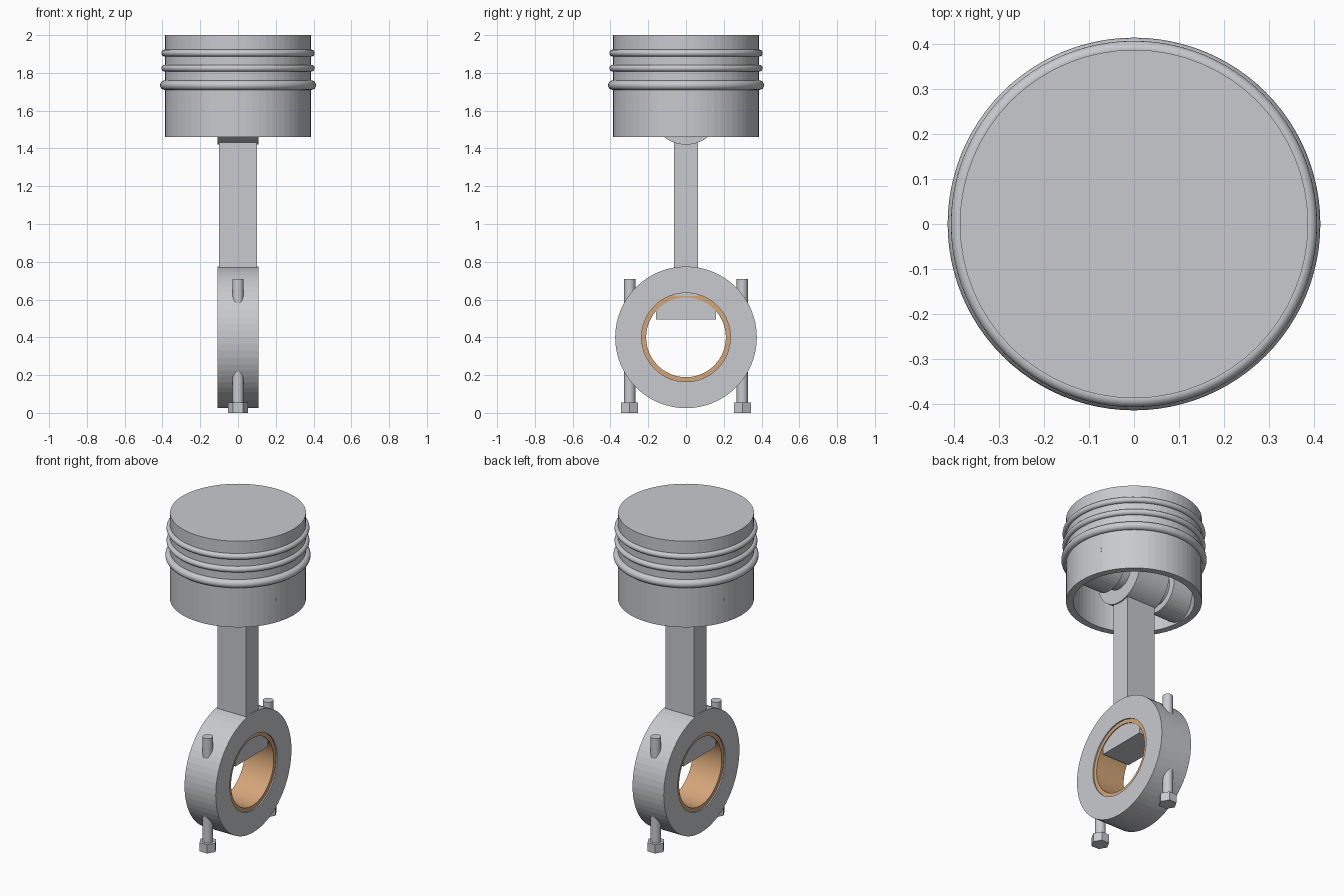
import bpy, math
from mathutils import Matrix

if "Cube" in bpy.data.objects:
    bpy.data.objects.remove(bpy.data.objects["Cube"])


def material(name, rgb):
    m = bpy.data.materials.new(name)
    m.diffuse_color = (*rgb, 1)
    m.use_nodes = True
    m.node_tree.nodes["Principled BSDF"].inputs["Base Color"].default_value = m.diffuse_color
    return m


STEEL = material("steel grey", (0.58, 0.59, 0.62))
BRONZE = material("bearing bronze", (0.66, 0.38, 0.19))
ALONG_X = Matrix.Rotation(math.pi / 2, 4, 'Y')


def lathe(name, profile, sides=64, mat=STEEL, place=Matrix(), closed=False, smooth=False):
    """Revolve (radius, height) points about z; radius 0 becomes one pole vertex."""
    verts, rows, faces = [], [], []
    for r, h in profile:
        if r == 0:
            rows.append([len(verts)] * sides)
            verts.append((0, 0, h))
        else:
            rows.append([len(verts) + i for i in range(sides)])
            verts += [(r * math.cos(2 * math.pi * i / sides),
                       r * math.sin(2 * math.pi * i / sides), h) for i in range(sides)]
    pairs = list(zip(rows, rows[1:])) + ([(rows[-1], rows[0])] if closed else [])
    for a, b in pairs:
        for i in range(sides):
            j = (i + 1) % sides
            faces.append(list(dict.fromkeys((a[i], a[j], b[j], b[i]))))
    me = bpy.data.meshes.new(name)
    me.from_pydata(verts, [], faces)
    me.transform(place)
    me.materials.append(mat)
    ob = bpy.data.objects.new(name, me)
    bpy.context.collection.objects.link(ob)
    if smooth:
        me.shade_smooth()
    return ob


def cylinder(name, r, h0, h1, sides=64, place=Matrix()):
    return lathe(name, [(0, h0), (r, h0), (r, h1), (0, h1)], sides, place=place)


def box(name, half_x, half_y, z0, z1):
    bpy.ops.mesh.primitive_cube_add(size=1, location=(0, 0, (z0 + z1) / 2))
    ob = bpy.context.object
    ob.name = name
    ob.scale = (2 * half_x, 2 * half_y, z1 - z0)
    ob.data.materials.append(STEEL)


# Hollow piston, open at the bottom
lathe("piston", [(0, 1.86), (0.345, 1.86), (0.345, 1.46), (0.386, 1.46),
                 (0.386, 2.0), (0, 2.0)])

# Rounded piston rings
for i, (z, minor) in enumerate([(1.905, 0.018), (1.825, 0.018), (1.735, 0.025)]):
    circle = [(0.388 + minor * math.cos(2 * math.pi * k / 16),
               z + minor * math.sin(2 * math.pi * k / 16)) for k in range(16)]
    lathe(f"piston_ring_{i + 1}", circle, 96, closed=True, smooth=True)

# Wrist pin, its bosses and the small end of the rod
pin = Matrix.Translation((0, 0, 1.605)) @ ALONG_X
cylinder("wrist_pin", 0.10, -0.35, 0.35, 48, pin)
for side, a, b in (("left", -0.36, -0.18), ("right", 0.18, 0.36)):
    cylinder(f"pin_boss_{side}", 0.14, a, b, 48, pin)
cylinder("small_end", 0.185, -0.108, 0.108, 64, pin)

# Connecting rod and the block showing inside the bore
box("connecting_rod", 0.10, 0.0625, 0.62, 1.50)
box("rod_foot", 0.095, 0.16, 0.495, 0.62)

# Big end with its bearing shell
bore = Matrix.Translation((0, 0, 0.40)) @ ALONG_X
lathe("big_end", [(0.235, -0.108), (0.375, -0.108), (0.375, 0.108), (0.235, 0.108)],
      place=bore, closed=True)
lathe("bearing_shell", [(0.211, -0.1), (0.236, -0.1), (0.236, 0.1), (0.211, 0.1)],
      mat=BRONZE, place=bore, closed=True)

# Cap bolts with hexagonal heads
for side, y in (("front", -0.298), ("back", 0.298)):
    at = Matrix.Translation((0, y, 0))
    cylinder(f"bolt_shank_{side}", 0.03, 0.05, 0.71, 24, at)
    cylinder(f"bolt_head_{side}", 0.052, 0.0, 0.055, 6, at)

# Outward normals, smooth small round parts
for ob in bpy.context.collection.objects:
    bpy.ops.object.select_all(action='DESELECT')
    ob.select_set(True)
    bpy.context.view_layer.objects.active = ob
    bpy.ops.object.mode_set(mode='EDIT')
    bpy.ops.mesh.select_all(action='SELECT')
    bpy.ops.mesh.normals_make_consistent(inside=False)
    bpy.ops.object.mode_set(mode='OBJECT')
    if ob.name.startswith(("bolt_shank", "piston_ring", "wrist", "bearing")):
        bpy.ops.object.shade_smooth_by_angle(angle=math.radians(35))
